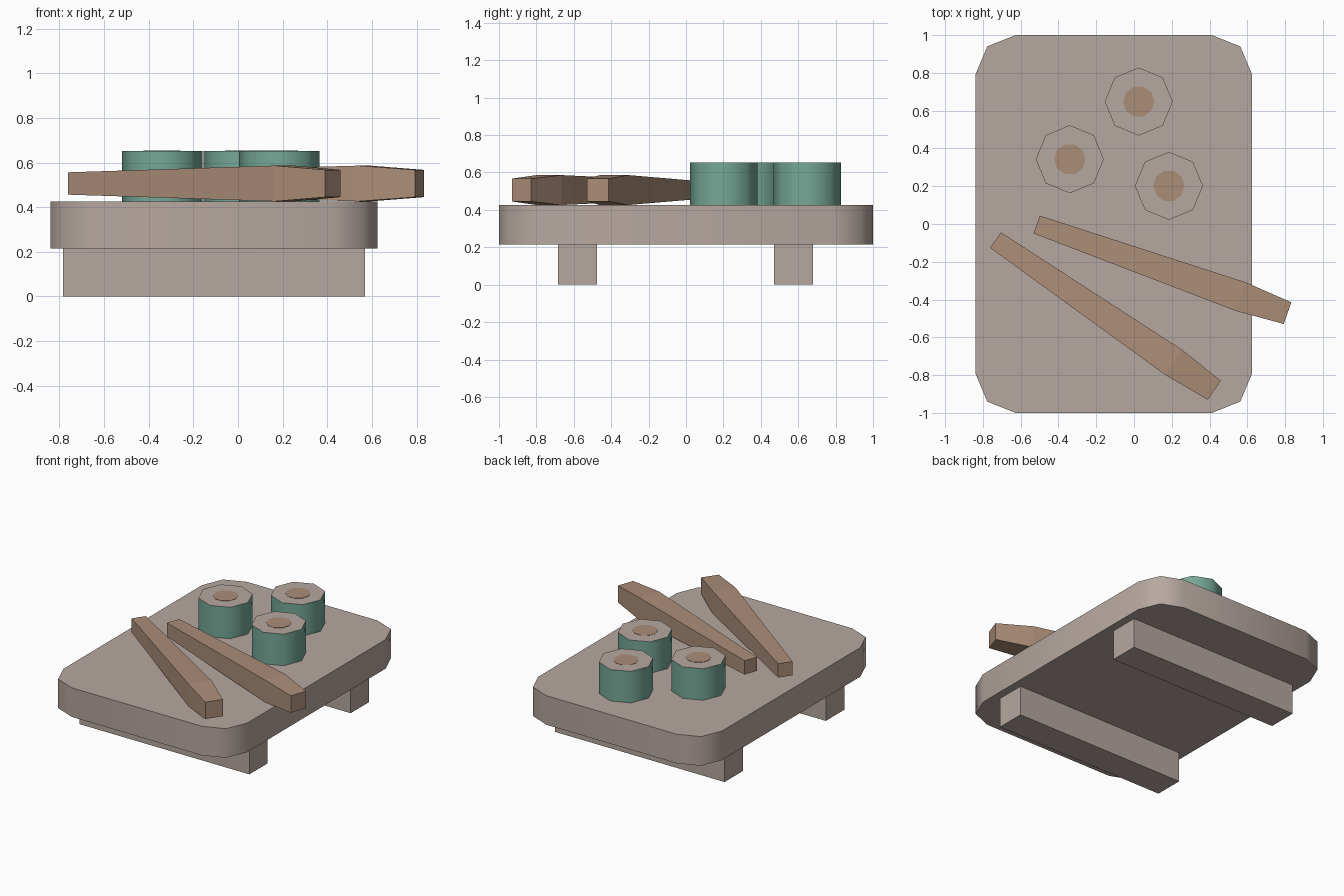
import bpy
import bmesh
from math import atan2, cos, sin, tau, radians
from mathutils import Vector

cube = bpy.data.objects.get("Cube")
if cube:
    bpy.data.objects.remove(cube, do_unlink=True)


def make_material(name, rgb):
    mat = bpy.data.materials.new(name)
    mat.use_nodes = True
    mat.diffuse_color = (*rgb, 1)
    mat.node_tree.nodes["Principled BSDF"].inputs["Base Color"].default_value = (*rgb, 1)
    return mat


BEIGE = make_material("warm beige", (0.47, 0.39, 0.35))
WOOD = make_material("tan wood", (0.41, 0.27, 0.19))
GREEN = make_material("sea green", (0.18, 0.39, 0.31))


def loft(name, sections, materials, smooth=False):
    """Skin a closed solid through rings that have the same number of points."""
    bm = bmesh.new()
    rings = [[bm.verts.new(p) for p in ring] for ring in sections]
    for a, b in zip(rings, rings[1:]):
        for i in range(len(a)):
            j = (i + 1) % len(a)
            bm.faces.new((a[i], a[j], b[j], b[i]))
    bm.faces.new(rings[0][::-1])
    bm.faces.new(rings[-1])
    bmesh.ops.recalc_face_normals(bm, faces=bm.faces)
    mesh = bpy.data.meshes.new(name)
    bm.to_mesh(mesh)
    bm.free()
    for mat in materials:
        mesh.materials.append(mat)
    obj = bpy.data.objects.new(name, mesh)
    bpy.context.collection.objects.link(obj)
    if smooth:
        bpy.ops.object.select_all(action="DESELECT")
        obj.select_set(True)
        bpy.context.view_layer.objects.active = obj
        bpy.ops.object.shade_smooth_by_angle(angle=radians(50))
    return obj


def extrude(name, outline, low, high, materials, smooth=False):
    return loft(name, [[(x, y, z) for x, y in outline] for z in (low, high)], materials, smooth)


def circle(x, y, radius, sides):
    return [(x + radius * cos(tau * i / sides), y + radius * sin(tau * i / sides))
            for i in range(sides)]


# Serving board with rounded corners
BOARD_X, BOARD_TOP, BOARD_LOW = -0.107, 0.425, 0.215
corner = [(0.733, 0.79), (0.67, 0.94), (0.52, 1.0)]
quarter_turns = [(1, 1), (-1, 1), (-1, -1), (1, -1)]
outline = []
for sx, sy in quarter_turns:
    points = corner if sx == sy else corner[::-1]
    outline += [(BOARD_X + sx * x, sy * y) for x, y in points]
extrude("board", outline, BOARD_LOW, BOARD_TOP, [BEIGE], True)

# Two long feet under the board
for name, y in (("front_foot", -0.58), ("back_foot", 0.575)):
    foot = [(BOARD_X + sx * 0.677, y + sy * 0.105) for sx, sy in quarter_turns]
    extrude(name, foot, 0, BOARD_LOW, [BEIGE])

# Rolls: green wrap, beige top and a round filling
for name, x, y in (("back", 0.025, 0.648), ("left", -0.34, 0.343), ("right", 0.185, 0.202)):
    roll = extrude(name + "_roll", circle(x, y, 0.18, 8), BOARD_TOP, 0.652, [GREEN, BEIGE], True)
    for face in roll.data.polygons:
        face.material_index = int(face.normal.z > 0.5)
    extrude(name + "_filling", circle(x, y, 0.083, 10), 0.65, 0.654, [WOOD])


# Tapered square sticks, widest near the thick end
def stick(name, start, end):
    start, end = Vector((*start, 0.506)), Vector((*end, 0.506))
    along = (end - start).normalized()
    side = Vector((-along.y, along.x, 0))
    up = Vector((0, 0, 1))
    rings = []
    for t, half in ((0, 0.05), (0.814, 0.08), (1, 0.061)):
        centre = start.lerp(end, t)
        rings.append([centre + half * (a * side + b * up) for a, b in quarter_turns])
    loft(name, rings, [WOOD])


stick("front_stick", (-0.733, -0.085), (0.425, -0.88))
stick("back_stick", (-0.515, -0.003), (0.813, -0.472))
